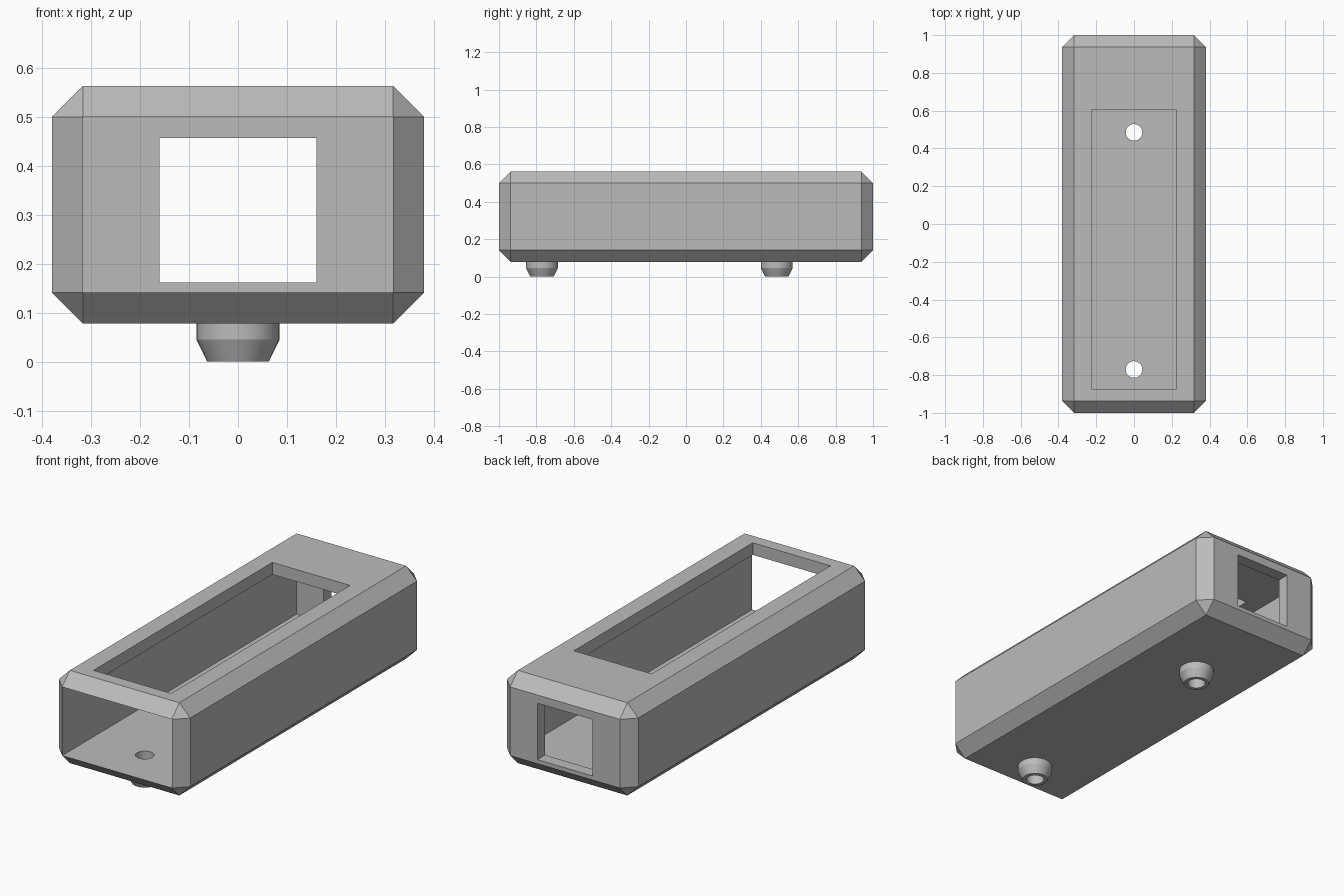
import bpy, bmesh, math
from mathutils import Matrix, Vector

if "Cube" in bpy.data.objects:
    bpy.data.objects.remove(bpy.data.objects["Cube"], do_unlink=True)

HALF_W, HALF_L = 0.38, 1.0
BOTTOM, TOP = 0.078, 0.563
WALL = 0.063
HOLE_R = 0.044
PEG_Y = (-0.77, 0.485)

grey = bpy.data.materials.new("plain grey")
grey.use_nodes = True
color = (0.5, 0.5, 0.5, 1)
grey.diffuse_color = color
grey.node_tree.nodes["Principled BSDF"].inputs["Base Color"].default_value = color


def make_object(name, bm):
    bmesh.ops.recalc_face_normals(bm, faces=bm.faces)
    mesh = bpy.data.meshes.new(name)
    bm.to_mesh(mesh)
    bm.free()
    mesh.materials.append(grey)
    obj = bpy.data.objects.new(name, mesh)
    bpy.context.collection.objects.link(obj)
    return obj


def add_box(bm, low, high):
    low, high = Vector(low), Vector(high)
    place = Matrix.Translation((low + high) / 2) @ Matrix.Diagonal((*(high - low), 1))
    return bmesh.ops.create_cube(bm, size=1, matrix=place)


def activate(obj):
    bpy.ops.object.select_all(action="DESELECT")
    obj.select_set(True)
    bpy.context.view_layer.objects.active = obj


# Chamfered shell, its front face pushed back to form the cavity
bm = bmesh.new()
add_box(bm, (-HALF_W, -HALF_L, BOTTOM), (HALF_W, HALF_L, TOP))
bmesh.ops.bevel(bm, geom=bm.edges[:], offset=WALL, segments=1, affect="EDGES")
front = min(bm.faces, key=lambda f: f.calc_center_median().y)
pushed = bmesh.ops.extrude_discrete_faces(bm, faces=[front])["faces"][0]
bmesh.ops.translate(bm, verts=pushed.verts, vec=(0, 2 * HALF_L - WALL, 0))
shell = make_object("shell", bm)

# Cutters for the top slot, back window and floor holes
bm = bmesh.new()
add_box(bm, (-0.225, -0.873, TOP - 0.1), (0.225, 0.605, TOP + 0.1))
slot = make_object("slot_cutter", bm)
bm = bmesh.new()
add_box(bm, (-0.16, HALF_L - 0.1, 0.162), (0.16, HALF_L + 0.1, 0.457))
window = make_object("window_cutter", bm)
bm = bmesh.new()
for y in PEG_Y:
    bmesh.ops.create_cone(bm, cap_ends=True, segments=32, radius1=HOLE_R, radius2=HOLE_R,
                          depth=0.2, matrix=Matrix.Translation((0, y, 0.1)))
holes = make_object("hole_cutter", bm)

activate(shell)
for cutter in (slot, window, holes):
    mod = shell.modifiers.new(cutter.name, "BOOLEAN")
    mod.operation = "DIFFERENCE"
    mod.solver = "EXACT"
    mod.object = cutter
    bpy.ops.object.modifier_apply(modifier=mod.name)
    bpy.data.objects.remove(cutter, do_unlink=True)
bpy.ops.object.shade_smooth_by_angle(angle=math.radians(25))

# Hollow tapered pegs under the floor
profile = [(HOLE_R, BOTTOM), (HOLE_R, 0), (0.063, 0), (0.085, 0.045), (0.085, BOTTOM)]
for name, y in zip(("front_peg", "back_peg"), PEG_Y):
    bm = bmesh.new()
    points = [bm.verts.new((r, 0, z)) for r, z in profile]
    line = [bm.edges.new(pair) for pair in zip(points, points[1:])]
    bmesh.ops.spin(bm, geom=points + line, cent=(0, 0, 0), axis=(0, 0, 1),
                   angle=math.tau, steps=32, use_merge=True)
    bmesh.ops.remove_doubles(bm, verts=bm.verts, dist=0.0001)
    peg = make_object(name, bm)
    peg.location.y = y
    activate(peg)
    bpy.ops.object.shade_smooth_by_angle(angle=math.radians(25))
